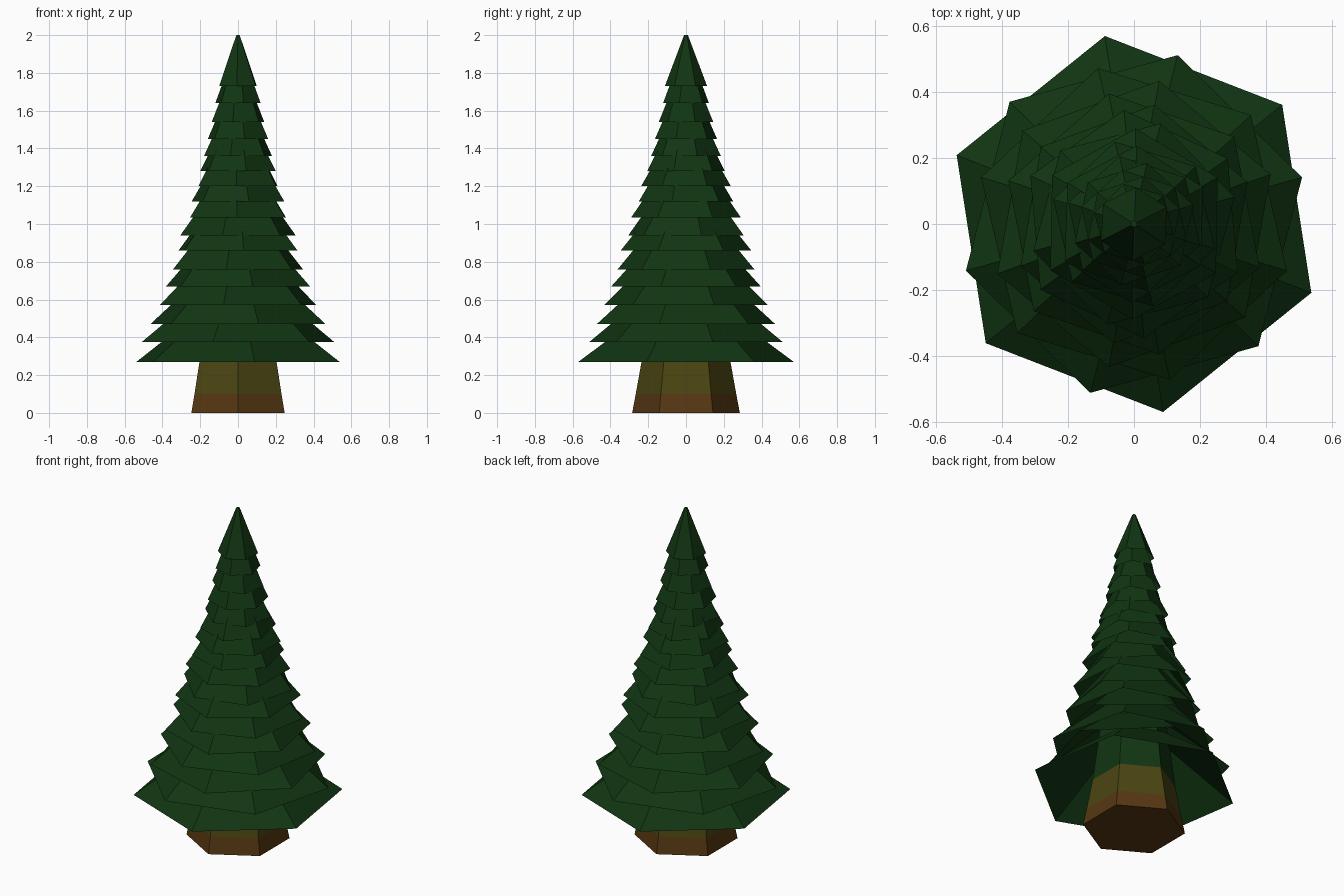
import bpy, bmesh, math

if "Cube" in bpy.data.objects:
    bpy.data.objects.remove(bpy.data.objects["Cube"])


def material(name, rgb):
    m = bpy.data.materials.new(name)
    m.diffuse_color = (*rgb, 1.0)
    m.use_nodes = True
    m.node_tree.nodes["Principled BSDF"].inputs["Base Color"].default_value = m.diffuse_color
    return m


BROWN = material("bark_brown", (0.092, 0.038, 0.006))
OLIVE = material("olive_bark", (0.070, 0.060, 0.006))
GREEN = material("dark_green", (0.0055, 0.036, 0.006))


def hex_loft(name, rings, angle, mats, rule=None, cap_bottom=False, cap_top=False):
    """Six-sided loft through (radius, z) rings, turned by angle in degrees."""
    bm = bmesh.new()
    loops = []
    for r, z in rings:
        loops.append([bm.verts.new((r * math.cos(math.radians(angle + 60 * i)),
                                    r * math.sin(math.radians(angle + 60 * i)), z))
                      for i in range(6)])
    for a, b in zip(loops, loops[1:]):
        for i in range(6):
            j = (i + 1) % 6
            bm.faces.new((a[i], a[j], b[j], b[i]))
    if cap_bottom:
        bm.faces.new(loops[0][::-1])
    if cap_top:
        bm.faces.new(loops[-1])
    if rule:
        for f in bm.faces:
            f.material_index = rule(f.calc_center_median().z)
    mesh = bpy.data.meshes.new(name)
    bm.to_mesh(mesh)
    bm.free()
    for m in mats:
        mesh.materials.append(m)
    obj = bpy.data.objects.new(name, mesh)
    bpy.context.collection.objects.link(obj)
    return obj


# Trunk: tapering core, coloured by height
hex_loft("trunk", [(0.285, 0), (0.266, 0.10), (0.232, 0.29), (0.20, 0.54), (0.01, 1.99)],
         30, [BROWN, OLIVE, GREEN],
         lambda z: 0 if z < 0.1 else (1 if z < 0.29 else 2), cap_bottom=True)

# Branch tiers: (rim height, rim radius, turn)
TIERS = [(0.27, 0.577, -21.2), (0.375, 0.529, 15.5), (0.47, 0.485, -17),
         (0.57, 0.441, 20), (0.67, 0.403, -19), (0.76, 0.367, 20.4),
         (0.86, 0.347, -25), (0.94, 0.316, 15), (1.035, 0.29, 29),
         (1.12, 0.256, -17), (1.20, 0.238, 28), (1.28, 0.21, -18),
         (1.36, 0.189, 18), (1.45, 0.168, -18), (1.54, 0.147, 19),
         (1.64, 0.125, -16), (1.73, 0.112, 27)]
HEIGHT = 0.27
for n, (z, r, turn) in enumerate(TIERS):
    top_z = z + HEIGHT
    top_r = 0.01 + 0.137 * (2.0 - top_z)
    hex_loft(f"branch_tier_{n + 1}", [(r, z), (top_r, top_z)], turn, [GREEN],
             cap_top=(n == len(TIERS) - 1))
